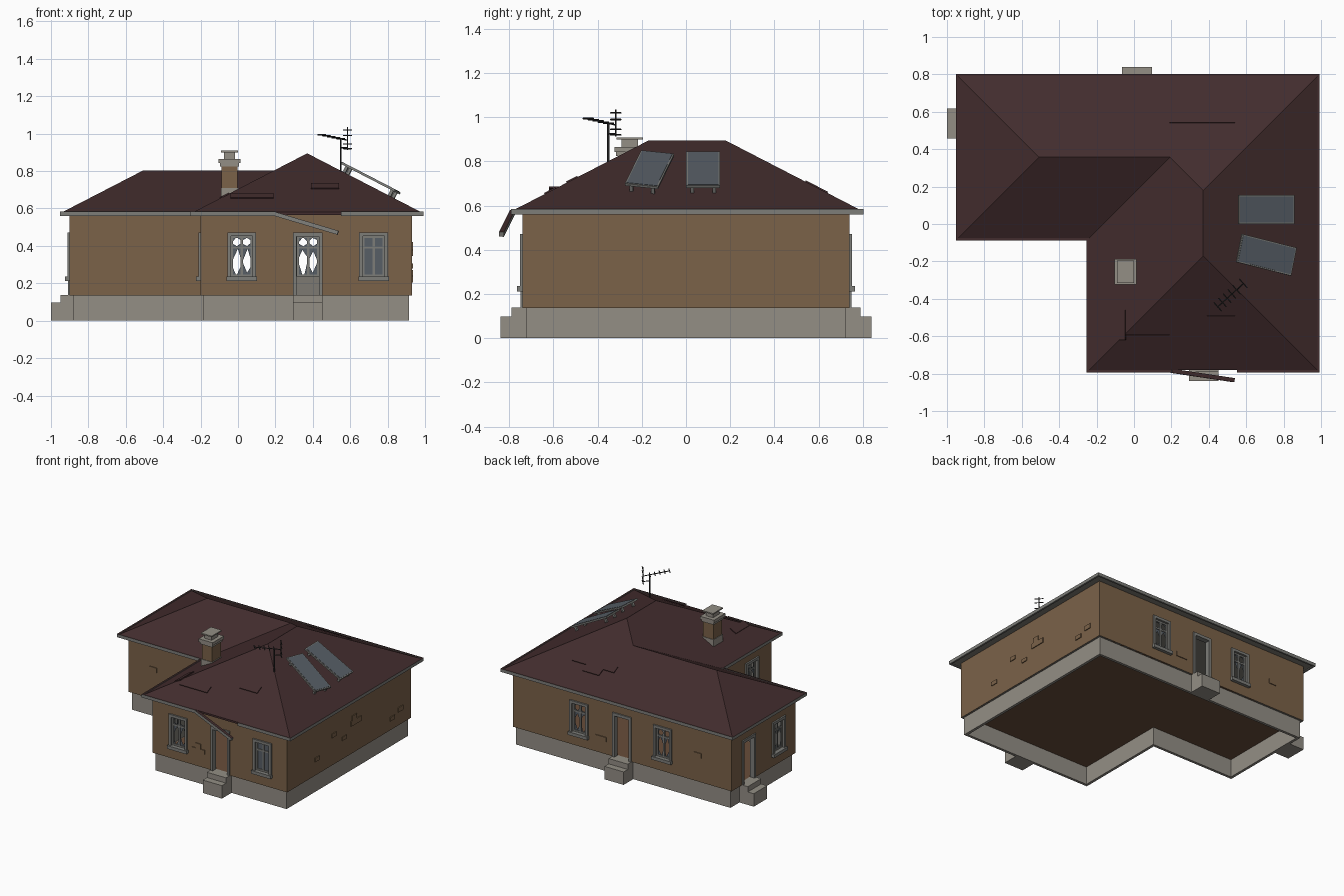
import bpy, bmesh, random
from mathutils import Matrix, Vector

if "Cube" in bpy.data.objects:
    bpy.data.objects.remove(bpy.data.objects["Cube"])

random.seed(4)

def material(name, *rgb):
    m = bpy.data.materials.new(name)
    m.diffuse_color = (*[(c / 255) ** 2.2 for c in rgb], 1)
    m.use_nodes = True
    m.node_tree.nodes["Principled BSDF"].inputs["Base Color"].default_value = m.diffuse_color
    return m

WALL = material("brick brown", 122, 98, 74)
STONE = material("stone grey", 146, 141, 132)
PLASTER = material("plaster grey", 124, 121, 114)
ROOF = material("roof maroon", 68, 48, 49)
FRAME = material("frame grey", 124, 124, 120)
GLASS = material("dusty glass", 88, 95, 102)
FLOOR = material("floor brown", 104, 78, 60)
DARK = material("dark metal", 48, 48, 48)

def make(name, bm, *mats):
    me = bpy.data.meshes.new(name)
    bm.to_mesh(me)
    bm.free()
    ob = bpy.data.objects.new(name, me)
    for m in mats:
        me.materials.append(m)
    bpy.context.collection.objects.link(ob)
    return ob

def frame(origin, u, v):
    """Local axes: u right, v up, third axis outward."""
    u, v = Vector(u), Vector(v)
    n = u.cross(v).normalized()
    return Matrix.Translation(origin) @ Matrix((u, v, n)).transposed().to_4x4()

def boxes(name, mat, items, M=Matrix(), top=None):
    bm = bmesh.new()
    for lo, hi in items:
        lo, hi = Vector(lo), Vector(hi)
        size = Matrix.Diagonal((*(hi - lo), 1))
        bmesh.ops.create_cube(bm, size=1, matrix=M @ Matrix.Translation((lo + hi) / 2) @ size)
    bm.normal_update()
    if top:
        for f in bm.faces:
            f.material_index = int(f.normal.z > 0.5)
    return make(name, bm, mat, *([top] if top else []))

def rods(name, mat, segs, r):
    bm = bmesh.new()
    for p, q in segs:
        p, q = Vector(p), Vector(q)
        M = Matrix.Translation((p + q) / 2) @ (q - p).to_track_quat('Z', 'Y').to_matrix().to_4x4()
        bmesh.ops.create_cone(bm, cap_ends=True, segments=6, radius1=r, radius2=r,
                              depth=(q - p).length, matrix=M)
    return make(name, bm, mat)

def sheet(name, outline, zs, holes, thick, *mats):
    """Upright walls round an outline, leaving out rectangular holes."""
    bm = bmesh.new()
    for i, a in enumerate(outline):
        a, b = Vector(a), Vector(outline[(i + 1) % len(outline)])
        L, d = (b - a).length, (b - a).normalized()
        cuts = [((Vector(o) - a).dot(d), w, lo, hi) for e, o, w, lo, hi in holes if e == i]
        us = sorted([0, L] + [c + s * w for c, w, _, _ in cuts for s in (-1, 1)])
        for u0, u1 in zip(us, us[1:]):
            for z0, z1 in zip(zs, zs[1:]):
                um, zm = (u0 + u1) / 2, (z0 + z1) / 2
                if any(abs(um - c) < w and lo < zm < hi for c, w, lo, hi in cuts):
                    continue
                bm.faces.new([bm.verts.new((*(a + d * u), z))
                              for u, z in ((u0, z0), (u1, z0), (u1, z1), (u0, z1))])
    bmesh.ops.remove_doubles(bm, verts=bm.verts, dist=1e-4)
    ob = make(name, bm, *mats)
    mod = ob.modifiers.new("thickness", 'SOLIDIFY')
    mod.thickness, mod.offset, mod.use_even_offset = thick, -1, True
    if len(mats) > 1:
        mod.material_offset = mod.material_offset_rim = 1

# Wall outline, counter-clockwise: left, notch front, notch side, front, right, back
OUT = [(-.90, .74), (-.90, -.025), (-.20, -.025), (-.20, -.74), (.93, -.74), (.93, .74)]
BASE = [(-.88, .725), (-.88, -.01), (-.185, -.01), (-.185, -.725), (.915, -.725), (.915, .725)]
Z0, ZS, ZT, ZW = .136, .235, .455, .57

def on_wall(i, c):
    """Frame on wall i at coordinate c along that wall, z = 0."""
    a, b = Vector(OUT[i]), Vector(OUT[(i + 1) % 6])
    d = (b - a).normalized()
    o = Vector((c, a.y)) if abs(d.x) > .5 else Vector((a.x, c))
    return frame((*o, 0), (*d, 0), (0, 0, 1))

windows = [(3, .02, True), (3, .725, False), (5, .375, True), (5, -.325, True),
           (0, .18, True), (2, -.5, True)]
doors = [(3, .373), (5, .015), (0, .537)]

holes = [(i, on_wall(i, c).translation.xy, .06, ZS, ZT) for i, c, _ in windows]
holes += [(i, on_wall(i, c).translation.xy, .062, Z0, ZT) for i, c in doors]
sheet("walls", OUT, [Z0, ZS, ZT, ZW], holes, .03, WALL, PLASTER)
sheet("foundation", BASE, [0, Z0], [], .02, STONE)
bm = bmesh.new()
bm.faces.new([bm.verts.new((x, y, Z0)) for x, y in OUT])
make("floor", bm, FLOOR)

# Windows: trim, sill, sash bars and glass (broken panes keep corner shards)
for i, c, broken in windows:
    M = on_wall(i, c)
    boxes("window_trim", FRAME, [((-.077, .225, 0), (-.057, .472, .012)), ((.057, .225, 0), (.077, .472, .012)),
                                 ((-.057, .452, 0), (.057, .472, .012)), ((-.082, .212, 0), (.082, .236, .024))], M)
    boxes("window_sash", FRAME, [((-.06, .235, -.02), (-.048, .455, -.008)), ((.048, .235, -.02), (.06, .455, -.008)),
                                 ((-.048, .235, -.02), (.048, .247, -.008)), ((-.048, .443, -.02), (.048, .455, -.008)),
                                 ((-.007, .247, -.02), (.007, .443, -.008)), ((-.048, .385, -.02), (.048, .397, -.008))], M)
    bm = bmesh.new()
    for x0, x1 in ((-.048, -.007), (.007, .048)):
        for z0, z1 in ((.247, .385), (.397, .443)):
            if not broken:
                bm.faces.new([bm.verts.new(M @ Vector((x, z, -.014)))
                              for x, z in ((x0, z0), (x1, z0), (x1, z1), (x0, z1))])
                continue
            for x, z, sx, sz in ((x0, z0, 1, 1), (x1, z0, -1, 1), (x1, z1, -1, -1), (x0, z1, 1, -1)):
                dx = sx * (x1 - x0) * random.uniform(.3, .7)
                dz = sz * (z1 - z0) * random.uniform(.25, .48)
                bm.faces.new([bm.verts.new(M @ Vector((a, b, -.014)))
                              for a, b in ((x, z), (x + dx, z), (x, z + dz))])
    make("window_glass", bm, GLASS)

# Open doorways with trim and two steps
for i, c in doors:
    M = on_wall(i, c)
    boxes("door_trim", FRAME, [((-.078, Z0, -.03), (-.06, .472, .01)), ((.06, Z0, -.03), (.078, .472, .01)),
                               ((-.06, .45, -.03), (.06, .472, .01))], M)
    boxes("door_steps", STONE, [((-.08, 0, -.03), (.08, .138, .05)), ((-.08, 0, .05), (.08, .098, .1))], M)

# Loose brick patches: wall, rectangles (along wall, height)
patches = [(1, [(-.72, .345, -.66, .38), (-.485, .272, -.34, .308), (-.445, .24, -.375, .272)]),
           (3, [(.135, .24, .24, .272), (.165, .272, .21, .31)]),
           (4, [(-.41, .24, -.355, .27), (-.21, .345, -.155, .375), (-.085, .278, -.035, .305),
                (.02, .345, .14, .383), (.035, .383, .09, .42), (.49, .205, .545, .235), (.585, .237, .645, .272)]),
           (5, [(-.24, .23, -.15, .265), (.59, .32, .65, .355)])]
for i, rects in patches:
    boxes("brick_patch", WALL, [((a, b, -.002), (p, q, .006)) for a, b, p, q in rects], on_wall(i, 0))

# Hipped L-shaped roof with soffit underneath
X0, XN, X1, Y0, YN, Y1, E, S = -.94, -.24, .98, -.78, -.075, .79, .58, .516
hx, hy = (X1 - XN) / 2, (Y1 - YN) / 2
eave = [(X0, Y1), (X0, YN), (XN, YN), (XN, Y0), (X1, Y0), (X1, Y1)]
pts = [(x, y, E) for x, y in eave] + [(X0 + hy, Y1 - hy, E + S * hy), (XN + hy, Y1 - hy, E + S * hy),
                                      (XN + hx, Y0 + hx, E + S * hx), (XN + hx, Y1 - hx, E + S * hx)]
bm = bmesh.new()
v = [bm.verts.new(p) for p in pts]
low = [bm.verts.new((x, y, .566)) for x, y in eave]
for f in ((0, 1, 6), (1, 2, 7, 6), (2, 3, 8, 9, 7), (3, 4, 8), (4, 5, 9, 8), (5, 0, 6, 7, 9)):
    bm.faces.new([v[k] for k in f])
for k in range(6):
    bm.faces.new([low[k], low[(k + 1) % 6], v[(k + 1) % 6], v[k]])
bm.faces.new(low[::-1]).material_index = 1
make("roof", bm, ROOF, PLASTER)

# Gutters, with a stretch of the front one hanging loose
g = .013
runs = [((X0 - g, YN - g), (X0, Y1 + g)), ((X0, YN - g), (XN - g, YN)), ((XN - g, Y0 - g), (XN, YN)),
        ((XN, Y0 - g), (.2, Y0)), ((.55, Y0 - g), (X1, Y0)), ((X1, Y0 - g), (X1 + g, Y1 + g)), ((X0, Y1), (X1, Y1 + g))]
boxes("gutters", FRAME, [((*a, .56), (*b, .584)) for a, b in runs], top=ROOF)
d = Vector((.335, -.05, -.1))
boxes("loose_gutter", FRAME, [((0, -.011, -.011), (d.length, .011, .011))],
      frame((.2, -.785, .57), d.normalized(), d.cross((0, 1, 0)).normalized() * -1), top=ROOF)

# Raised tile patches on the roof slopes (slope coordinates measured in plan)
def tiles(M, *rects):
    boxes("tile_patch", ROOF, [((a, b, -.002), (p, q, .006)) for a, b, p, q in rects], M)

tiles(frame((0, Y1, E), (-1, 0, 0), (0, -1, S)), (-.54, .2, -.19, .25), (-.42, .15, -.28, .2))
tiles(frame((0, Y0, E), (1, 0, 0), (0, 1, S)), (.39, .24, .54, .29), (-.04, .14, .19, .19))
tiles(frame((XN, 0, E), (0, -1, 0), (1, 0, S)), (.46, .145, .62, .195))

# Two solar panels on feet, the second one slipped sideways
for y, turn in ((.078, 0), (-.165, -.22)):
    down = Vector((1, 0, -S)).normalized()
    M = frame((.69, y, E + S * (X1 - .69)), down, (0, 1, 0)) @ Matrix.Rotation(turn, 4, 'Z')
    boxes("panel_frame", FRAME, [((-.168, -.077, .032), (.168, .077, .043))], M)
    boxes("panel_glass", GLASS, [((-.161, -.07, .042), (.161, .07, .045))], M)
    boxes("panel_feet", FRAME, [((a - .008, b - .008, -.01), (a + .008, b + .008, .033))
                                for a in (-.13, .15) for b in (-.05, .05)], M)

# Chimney stack: half width x, half width y, bottom, top
for name, mat, wx, wy, z0, z1 in (("chimney_foot", STONE, .047, .057, .6, .71), ("chimney_shaft", WALL, .043, .053, .71, .825),
                                  ("chimney_cap", STONE, .051, .061, .825, .842), ("chimney_crown", STONE, .058, .068, .842, .865),
                                  ("chimney_neck", STONE, .03, .038, .865, .9), ("chimney_lid", STONE, .045, .06, .9, .909)):
    boxes(name, mat, [((-.045 - wx, -.255 - wy, z0), (-.045 + wx, -.255 + wy, z1))])

# Television aerial: mast, boom, cross bars and upright reflector
a, b = Vector((.445, -.445, .995)), Vector((.585, -.318, .965))
side = Vector((.67, -.74, 0)) * .032
bars = [(a.lerp(b, t) - side, a.lerp(b, t) + side) for t in (.02, .2, .38, .56, .74)]
bars += [(Vector((b.x, b.y, z)) - side, Vector((b.x, b.y, z)) + side) for z in (.92, .945, .99, 1.02)]
bars += [(a, b), ((b.x, b.y, .912), (b.x, b.y, 1.035)), ((.55, -.352, .925), (.585, -.318, .925))]
rods("aerial_bars", DARK, bars, .0035)
rods("aerial_mast", DARK, [((.55, -.352, .78), (.55, -.352, .975))], .005)
